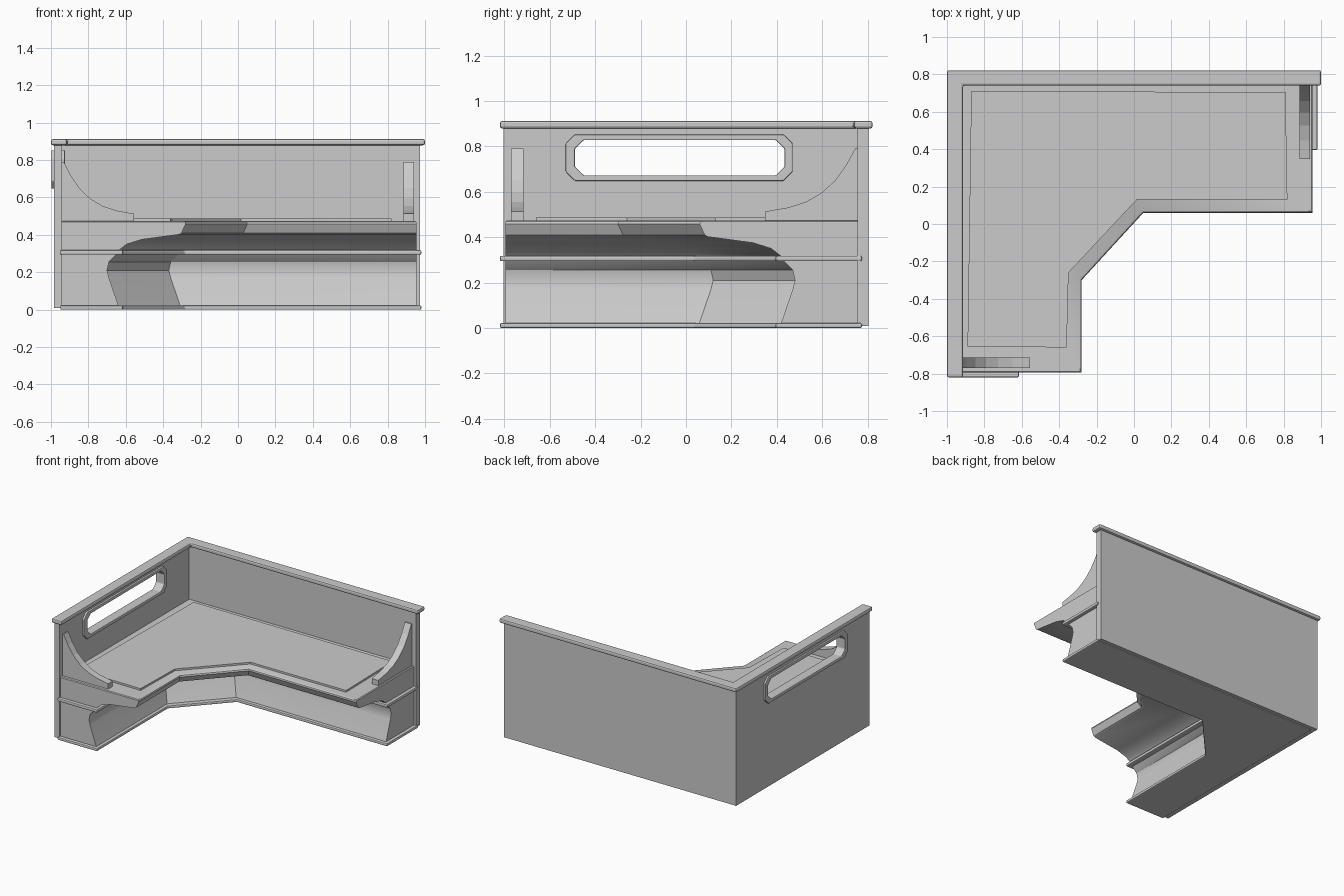
import bpy, bmesh

if "Cube" in bpy.data.objects:
    bpy.data.objects.remove(bpy.data.objects["Cube"])


def loft(name, loops, closed=False, bevel=0.0, smooth=None):
    """Skin a stack of equal-length loops; cap the ends unless closed."""
    bm = bmesh.new()
    rings = [[bm.verts.new(p) for p in loop] for loop in loops]
    n = len(rings[0])
    pairs = list(zip(rings, rings[1:])) + ([(rings[-1], rings[0])] if closed else [])
    for a, b in pairs:
        for i in range(n):
            j = (i + 1) % n
            bm.faces.new((a[i], a[j], b[j], b[i]))
    if not closed:
        bm.faces.new(rings[0])
        bm.faces.new(rings[-1])
    bmesh.ops.recalc_face_normals(bm, faces=bm.faces)
    mesh = bpy.data.meshes.new(name)
    bm.to_mesh(mesh)
    bm.free()
    ob = bpy.data.objects.new(name, mesh)
    bpy.context.collection.objects.link(ob)
    if bevel:
        mod = ob.modifiers.new("edge_bevel", 'BEVEL')
        mod.width = bevel
        mod.segments = 2
        mod.limit_method = 'ANGLE'
        mod.angle_limit = 0.6
    if smooth:
        bpy.ops.object.select_all(action='DESELECT')
        ob.select_set(True)
        bpy.context.view_layer.objects.active = ob
        bpy.ops.object.shade_smooth_by_angle(angle=smooth)
    return ob


def bench_loop(d, z, e=0.0):
    """Bench outline: front edge set back by d, open ends extended by e."""
    return [(x, y, z) for x, y in (
        (-0.95, 0.775), (0.955 + e, 0.775), (0.955 + e, 0.06 + d),
        (0.05 - d, 0.06 + d), (-0.28 - d, -0.30 + d),
        (-0.28 - d, -0.795 - e), (-0.95, -0.795 - e))]


def corner_loop(x0, x1, x2, y0, y1, y2, z):
    """L outline for the back and side walls."""
    return [(x, y, z) for x, y in (
        (x0, y2), (x2, y2), (x2, y1), (x1, y1), (x1, y0), (x0, y0))]


def window_loop(x, y0, y1, z0, z1, c=0.04):
    """Rectangle with cut corners in the side wall plane."""
    return [(x, y, z) for y, z in (
        (y0 + c, z0), (y1 - c, z0), (y1, z0 + c), (y1, z1 - c),
        (y1 - c, z1), (y0 + c, z1), (y0, z1 - c), (y0, z0 + c))]


# Bench body: curved kick recess, sloping underside and front lip
profile = [(0.355, 0.01), (0.41, 0.17), (0.42, 0.21), (0.41, 0.255), (0.375, 0.29),
           (0.36, 0.315), (0.315, 0.35), (0.235, 0.375), (0.035, 0.402), (0.022, 0.41),
           (0.0, 0.458), (0.003, 0.468)]
loft("bench_body", [bench_loop(d, z) for d, z in profile]
     + [bench_loop(0.01, 0.473, -0.006)], smooth=0.5)

# Trim strips around the middle and the foot of the bench
for name, z, h in (("middle_trim", 0.294, 0.024), ("base_trim", 0.0, 0.022)):
    loft(name, [bench_loop(0.335, z, 0.025), bench_loop(0.335, z + h, 0.025)], bevel=0.007)

# Thin raised seat pad
pad = [(-0.87, 0.71), (0.81, 0.705), (0.82, 0.13), (0.015, 0.13),
       (-0.35, -0.26), (-0.36, -0.66), (-0.89, -0.655)]
loft("seat_pad", [[(x, y, z) for x, y in pad] for z in (0.46, 0.487)])

# Back and side walls with the window cut out
walls = loft("walls", [corner_loop(-0.985, -0.94, 0.972, -0.805, 0.755, 0.803, z)
                       for z in (0.008, 0.89)])
cutter = loft("window_cutter", [window_loop(x, -0.51, 0.45, 0.66, 0.84) for x in (-1.1, -0.85)])
cutter.hide_render = True
cut = walls.modifiers.new("window", 'BOOLEAN')
cut.operation = 'DIFFERENCE'
cut.solver = 'EXACT'
cut.object = cutter
bpy.context.view_layer.objects.active = walls
bpy.ops.object.modifier_apply(modifier=cut.name)
bpy.data.objects.remove(cutter)

# Window frame standing proud of both wall faces
outer, inner = (-0.53, 0.47, 0.648, 0.852), (-0.49, 0.435, 0.672, 0.828)
loft("window_frame", [window_loop(-0.998, *outer), window_loop(-0.925, *outer),
                      window_loop(-0.925, *inner), window_loop(-0.998, *inner)],
     closed=True, bevel=0.005)

# Top rail
loft("top_rail", [corner_loop(-1.0, -0.915, 1.0, -0.82, 0.74, 0.822, z)
                  for z in (0.879, 0.912)], bevel=0.01)

# Concave arm brackets: distance from wall, height
curve = [(0.0, 0.46), (0.41, 0.46), (0.41, 0.513), (0.31, 0.53), (0.23, 0.555),
         (0.16, 0.595), (0.10, 0.65), (0.05, 0.72), (0.012, 0.79), (0.0, 0.79)]
loft("right_arm", [[(x, 0.757 - t, z) for t, z in curve] for x in (0.885, 0.94)])
loft("left_arm", [[(-0.942 + t * 0.94, y, z) for t, z in curve] for y in (-0.77, -0.715)])
